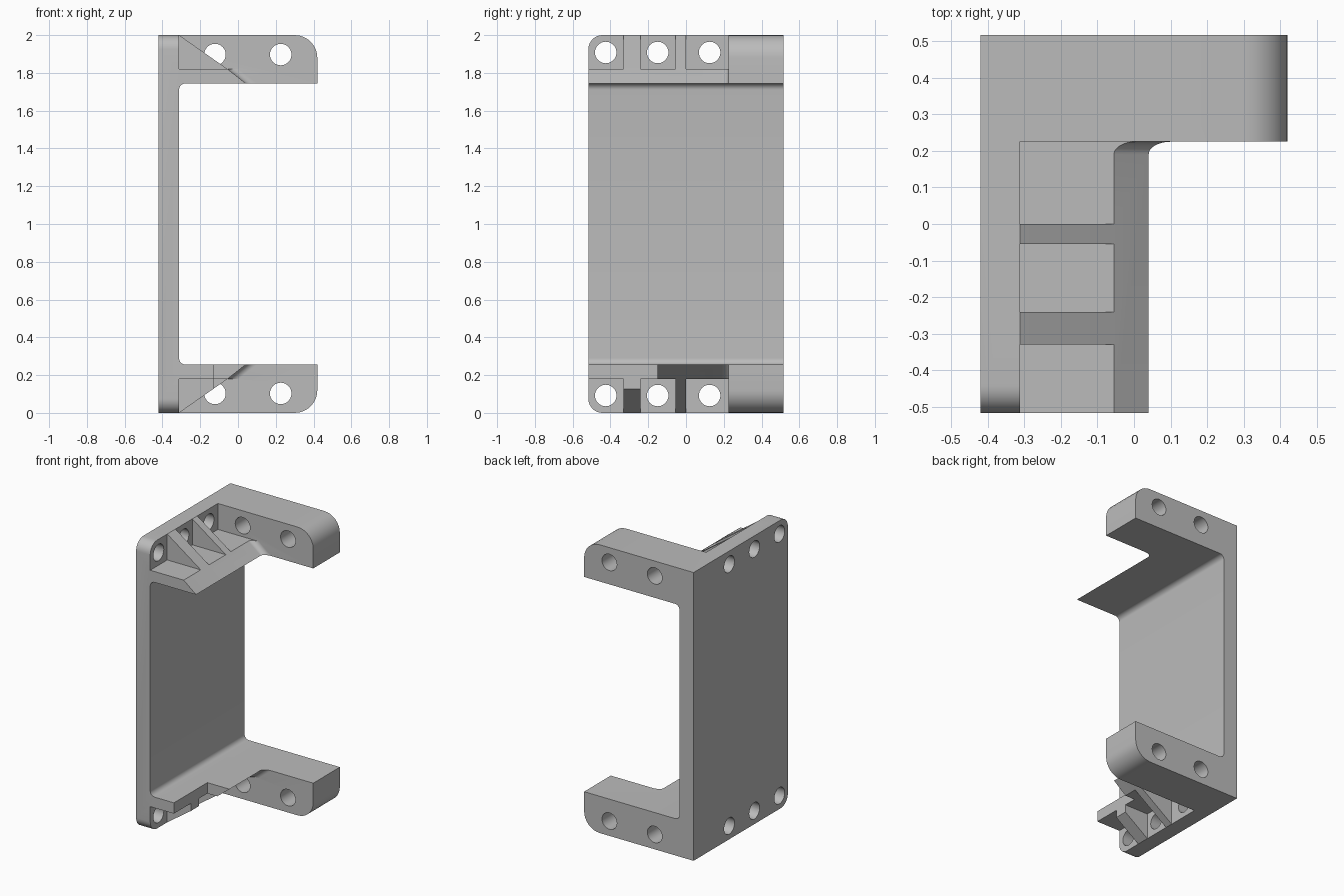
import bpy, bmesh
from math import sin, cos, pi, radians

cube = bpy.data.objects.get("Cube")
if cube:
    bpy.data.objects.remove(cube, do_unlink=True)

grey = bpy.data.materials.new("plain grey")
grey.use_nodes = True
grey.diffuse_color = (0.5, 0.5, 0.5, 1)
grey.node_tree.nodes["Principled BSDF"].inputs["Base Color"].default_value = (0.5, 0.5, 0.5, 1)

# Main dimensions
LEFT, WALL, ARM_END = -0.42, -0.312, 0.42
FRONT, ARM_FRONT, BACK = -0.517, 0.225, 0.517
SHELF_Z, ARM_Z = 1.82, 1.745          # top of shelf, underside of arm
SLOPE_TOP, SLOPE_END = -0.055, 0.04   # x range of the sloped shelf edge
FILLET = 0.035


def arc(cx, cy, rx, ry, start, end, n=8):
    angles = [radians(start + (end - start) * i / n) for i in range(n + 1)]
    return [(cx + rx * cos(a), cy + ry * sin(a)) for a in angles]


def loft(name, ring_a, ring_b):
    bm = bmesh.new()
    a = [bm.verts.new(p) for p in ring_a]
    b = [bm.verts.new(p) for p in ring_b]
    bm.faces.new(a)
    bm.faces.new(b)
    for i in range(len(a)):
        j = (i + 1) % len(a)
        bm.faces.new((a[i], a[j], b[j], b[i]))
    bmesh.ops.recalc_face_normals(bm, faces=bm.faces)
    mesh = bpy.data.meshes.new(name)
    bm.to_mesh(mesh)
    bm.free()
    mesh.materials.append(grey)
    obj = bpy.data.objects.new(name, mesh)
    bpy.context.collection.objects.link(obj)
    return obj


def prism_y(name, pts, y0, y1):
    return loft(name, [(x, y0, z) for x, z in pts], [(x, y1, z) for x, z in pts])


def prism_x(name, pts, x0, x1):
    return loft(name, [(x0, y, z) for y, z in pts], [(x1, y, z) for y, z in pts])


def combine(target, other, operation):
    mod = target.modifiers.new("combine", "BOOLEAN")
    mod.operation, mod.solver, mod.object = operation, "EXACT", other
    bpy.context.view_layer.objects.active = target
    bpy.ops.object.modifier_apply(modifier=mod.name)
    bpy.data.objects.remove(other, do_unlink=True)


def flip(pts):
    return [(p, 2 - z) for p, z in pts]


def mirrored(upper):
    """Close an upper half profile with its reflection below mid height."""
    return upper + flip(upper)[::-1]


# Rear frame: wall with two long arms, rounded at their outer ends
inner = arc(WALL + FILLET, ARM_Z - FILLET, FILLET, FILLET, 90, 180)
arm = [(LEFT, 2)] + arc(ARM_END - 0.12, 1.88, 0.12, 0.12, 90, 0) + [(ARM_END, ARM_Z)] + inner
bracket = prism_y("bracket", mirrored(arm), ARM_FRONT, BACK)

# Front wall with thin shelves that end in a slope
shelf = [(LEFT, 2), (WALL, 2), (WALL, SHELF_Z), (SLOPE_TOP, SHELF_Z), (SLOPE_END, ARM_Z)] + inner
combine(bracket, prism_y("front_wall", mirrored(shelf), FRONT, ARM_FRONT), "UNION")


# Ribs and the fillets that blend each slope into its arm
def blend_ring(x, z):
    curve = arc(x + 0.06, ARM_FRONT - FILLET, 0.06, FILLET, 180, 90)
    curve += [(x + 0.06, ARM_FRONT + 0.015), (x - 0.02, ARM_FRONT + 0.015),
              (x - 0.02, ARM_FRONT - FILLET)]
    return [(px, py, z) for px, py in curve]


rib = [(LEFT + 0.05, 2), (WALL, 2), (SLOPE_TOP, SHELF_Z), (SLOPE_TOP, 1.79), (LEFT + 0.05, 1.79)]
for lower in (False, True):
    for y0, y1 in ((-0.33, -0.24), (-0.055, 0.0)):
        combine(bracket, prism_y("rib", flip(rib) if lower else rib, y0, y1), "UNION")
    z_out, z_in = (2 - SHELF_Z, 2 - ARM_Z) if lower else (SHELF_Z, ARM_Z)
    blend = loft("blend", blend_ring(SLOPE_TOP, z_out), blend_ring(SLOPE_END, z_in))
    combine(bracket, blend, "UNION")

# Notch in the lower shelf
notch = [(-0.13, -0.1), (0.3, -0.1), (0.3, 0.4), (-0.13, 0.4)]
combine(bracket, prism_y("notch", notch, -0.7, -0.15), "DIFFERENCE")

# Rounded front corners and bolt holes
R = 0.075
corner = arc(FRONT + R, 2 - R, R, R, 180, 90) + [(FRONT + R, 2.1), (FRONT - 0.1, 2.1),
                                                  (FRONT - 0.1, 2 - R)]
for shape in (list, flip):
    combine(bracket, prism_x("corner", shape(corner), -0.6, -0.2), "DIFFERENCE")
    for y in (-0.425, -0.15, 0.125):
        hole = shape(arc(y, 1.908, 0.057, 0.057, 0, 348.75, 31))
        combine(bracket, prism_x("wall_hole", hole, -0.6, -0.28), "DIFFERENCE")
    for x in (-0.122, 0.226):
        hole = shape(arc(x, 1.897, 0.057, 0.057, 0, 348.75, 31))
        combine(bracket, prism_y("arm_hole", hole, 0.1, 0.7), "DIFFERENCE")

# Smooth the curves, keep edges sharp
bpy.ops.object.select_all(action="DESELECT")
bracket.select_set(True)
bpy.context.view_layer.objects.active = bracket
bpy.ops.object.shade_smooth_by_angle(angle=radians(30))
